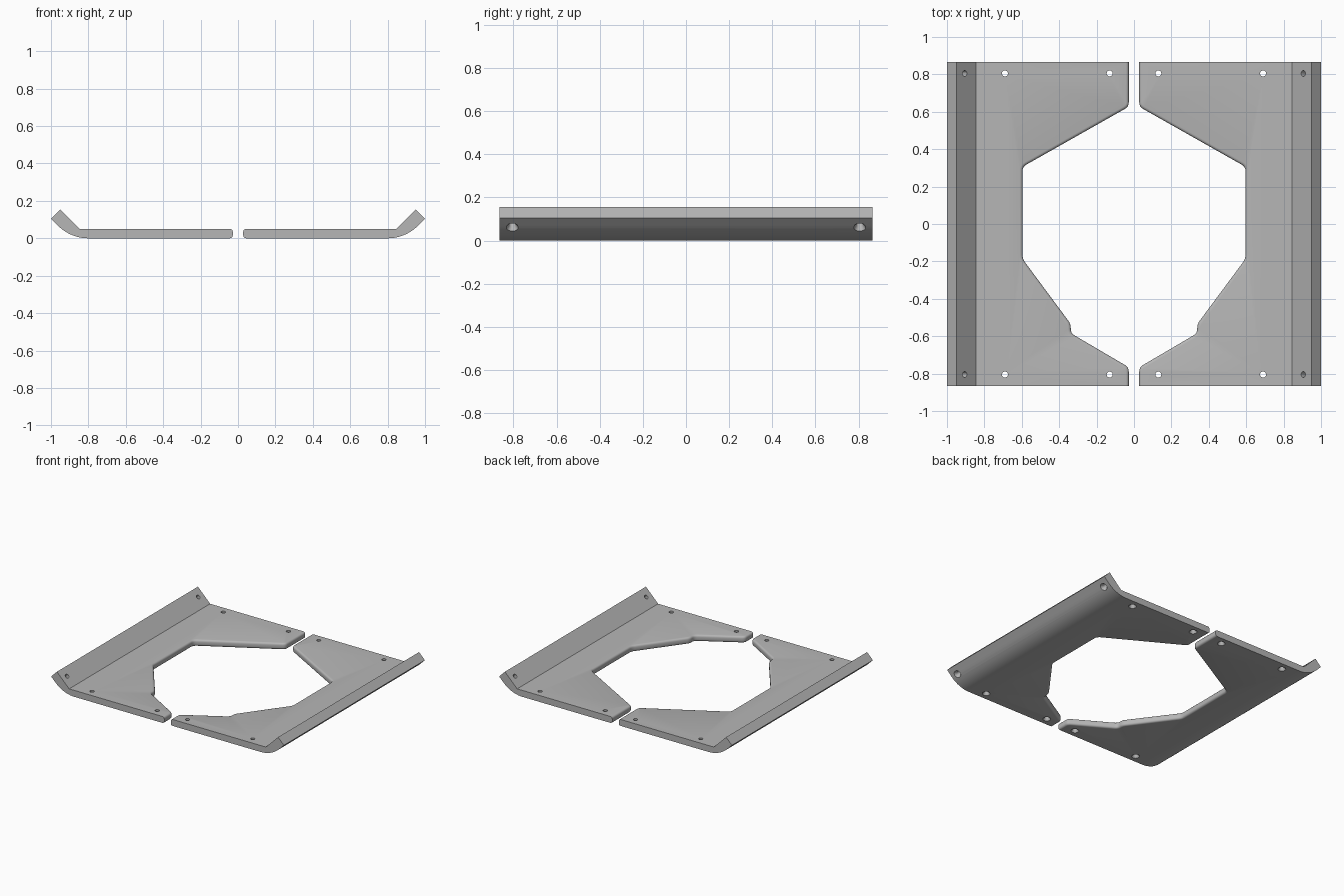
import bpy, bmesh, math
from mathutils import Vector, Matrix

if "Cube" in bpy.data.objects:
    bpy.data.objects.remove(bpy.data.objects["Cube"])

T = 0.05        # plate thickness
HALF = 0.865    # half depth in y
FLAT = 0.80     # x where the bend starts
EDGE = 0.015    # rounding of the inner edge

grey = bpy.data.materials.new("grey")
grey.diffuse_color = (0.47, 0.47, 0.47, 1)
grey.use_nodes = True
grey.node_tree.nodes["Principled BSDF"].inputs["Base Color"].default_value = grey.diffuse_color

# Inner cutout corners, back to front
CORNERS = [(.028, HALF), (.028, .627), (.596, .306), (.596, -.187),
           (.338, -.535), (.338, -.584), (.028, -.766), (.028, -HALF)]


def rounded_path(corners, trim=0.023, steps=4):
    pts = [Vector(c) for c in corners]
    out = [pts[0]]
    for a, b, c in zip(pts, pts[1:], pts[2:]):
        p, q = b + (a - b).normalized() * trim, b + (c - b).normalized() * trim
        for i in range(steps + 1):
            t = i / steps
            out.append(p * (1 - t) ** 2 + b * 2 * t * (1 - t) + q * t ** 2)
    return out + [pts[-1]]


def inset_path(path, d):
    def normal(a, b):
        v = (b - a).normalized()
        return Vector((-v.y, v.x))
    norms = [normal(a, b) for a, b in zip(path, path[1:])]
    res = []
    for i, p in enumerate(path):
        n0, n1 = norms[max(i - 1, 0)], norms[min(i, len(norms) - 1)]
        n = (n0 + n1).normalized()
        res.append(p + n * (d / n.dot(n0)))
    return res


def skid_mesh():
    bm = bmesh.new()
    path = rounded_path(CORNERS)
    # Levels of the rounded inner edge: (height, inset)
    quarter = [math.radians(a) for a in (0, 30, 60, 90)]
    levels = [(EDGE * (1 - math.sin(a)), EDGE * (1 - math.cos(a))) for a in reversed(quarter)]
    levels += [(T - z, d) for z, d in reversed(levels)]
    rows = [[bm.verts.new((p.x, p.y, z)) for p in inset_path(path, d)] for z, d in levels]
    for r0, r1 in zip(rows, rows[1:]):
        for i in range(len(path) - 1):
            bm.faces.new((r0[i], r0[i + 1], r1[i + 1], r1[i]))

    # Upturned outer lip profile: bottom arc, straight tip, inner slope
    R = 0.229
    prof = [(FLAT + R * math.sin(a), R - R * math.cos(a))
            for a in (math.radians(45 * i / 10) for i in range(11))]
    prof += [(1.0, .105), (.95, .155), (.845, T), (FLAT, T)]
    back = [bm.verts.new((x, HALF, z)) for x, z in prof]
    front = [bm.verts.new((x, -HALF, z)) for x, z in prof]
    for i in range(len(prof) - 1):
        bm.faces.new((back[i], back[i + 1], front[i + 1], front[i]))

    # Flat bottom and top, then the two ends
    bm.faces.new(rows[0] + [front[0], back[0]])
    bm.faces.new(rows[-1] + [front[-1], back[-1]])
    bm.faces.new([r[0] for r in rows] + back[::-1])
    bm.faces.new([r[-1] for r in rows] + front[::-1])
    bmesh.ops.recalc_face_normals(bm, faces=bm.faces)
    me = bpy.data.meshes.new("skid_plate")
    bm.to_mesh(me)
    bm.free()
    return me


def hole_cutter():
    # Countersunk screw holes, wide at the underside
    bm = bmesh.new()
    prof = [(.033, -.02), (.028, 0), (.016, .02), (.016, .09)]
    n = 20
    slant = Matrix.Rotation(math.radians(-45), 4, 'Y')
    for y in (-.805, .805):
        for x, z, rot in ((.13, 0, Matrix()), (.69, 0, Matrix()), (.955, .06, slant)):
            m = Matrix.Translation((x, y, z)) @ rot
            rings = [[bm.verts.new(m @ Vector((r * math.cos(2 * math.pi * k / n),
                                               r * math.sin(2 * math.pi * k / n), h)))
                      for k in range(n)] for r, h in prof]
            for a, b in zip(rings, rings[1:]):
                for k in range(n):
                    j = (k + 1) % n
                    bm.faces.new((a[k], a[j], b[j], b[k]))
            bm.faces.new(rings[0][::-1])
            bm.faces.new(rings[-1])
    bmesh.ops.recalc_face_normals(bm, faces=bm.faces)
    me = bpy.data.meshes.new("hole_cutter")
    bm.to_mesh(me)
    bm.free()
    return me


def add(name, me):
    ob = bpy.data.objects.new(name, me)
    bpy.context.collection.objects.link(ob)
    return ob


# Right plate with drilled holes
right = add("right_plate", skid_mesh())
cutter = add("hole_cutter", hole_cutter())
cutter.hide_render = True
mod = right.modifiers.new("holes", 'BOOLEAN')
mod.operation, mod.solver, mod.object = 'DIFFERENCE', 'EXACT', cutter
bpy.context.view_layer.update()
drilled = bpy.data.meshes.new_from_object(right.evaluated_get(bpy.context.evaluated_depsgraph_get()))
right.modifiers.clear()
right.data = drilled
bpy.data.objects.remove(cutter)
drilled.materials.clear()
drilled.materials.append(grey)

# Mirrored left plate
mirrored = drilled.copy()
mirrored.transform(Matrix.Scale(-1, 4, (1, 0, 0)))
mirrored.flip_normals()
left = add("left_plate", mirrored)

for ob in (right, left):
    bpy.ops.object.select_all(action='DESELECT')
    ob.select_set(True)
    bpy.context.view_layer.objects.active = ob
    bpy.ops.object.shade_smooth_by_angle(angle=math.radians(35))
